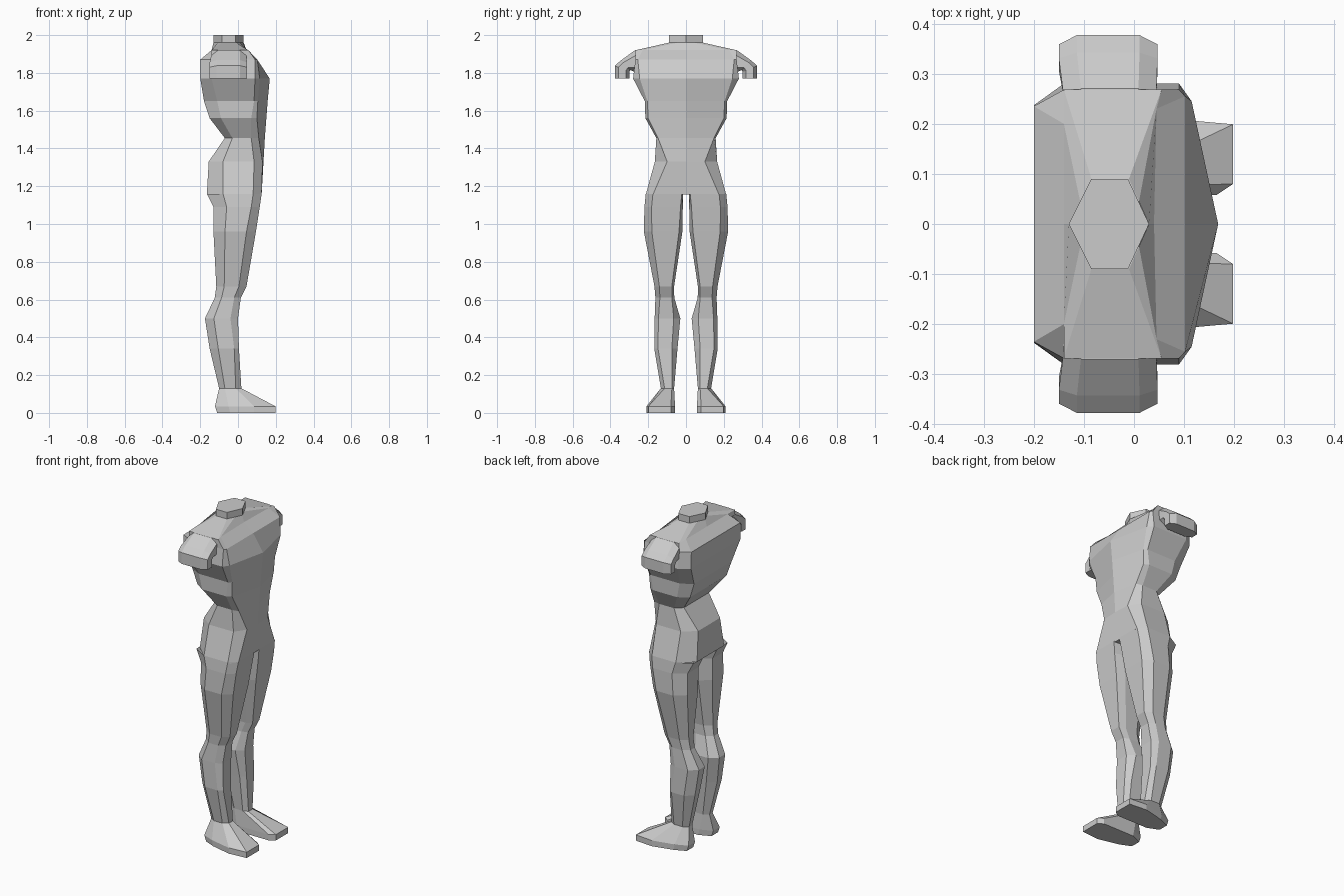
import bpy, bmesh

def loft(name, rings, cap_start=True, cap_end=True):
    """Skin a series of equal-length point rings with quads and cap the ends."""
    bm = bmesh.new()
    vr = [[bm.verts.new(p) for p in ring] for ring in rings]
    n = len(vr[0])
    for a, b in zip(vr, vr[1:]):
        for i in range(n):
            j = (i + 1) % n
            bm.faces.new((a[i], a[j], b[j], b[i]))
    if cap_start:
        bm.faces.new(vr[0])
    if cap_end:
        bm.faces.new(vr[-1])
    bmesh.ops.remove_doubles(bm, verts=bm.verts, dist=0.0005)
    bmesh.ops.recalc_face_normals(bm, faces=bm.faces)
    me = bpy.data.meshes.new(name)
    bm.to_mesh(me)
    bm.free()
    ob = bpy.data.objects.new(name, me)
    bpy.context.collection.objects.link(ob)
    return ob

def mirror_y(ob):
    m = ob.modifiers.new("mirror", 'MIRROR')
    m.use_axis = (False, True, False)
    m.use_mirror_merge = False

# Torso: z, back x, back half-width, side-back x, side half-width,
#        side-front x, front corner x, front half-width, front centre x
torso = [
    (1.155, -0.165, 0.130, -0.080, 0.213, 0.080, 0.125, 0.175, 0.120),
    (1.330, -0.155, 0.105, -0.080, 0.165, 0.085, 0.130, 0.100, 0.135),
    (1.455, -0.070, 0.120, -0.030, 0.157, 0.070, 0.110, 0.148, 0.142),
    (1.560, -0.150, 0.175, -0.090, 0.215, 0.070, 0.100, 0.200, 0.150),
    (1.650, -0.180, 0.180, -0.110, 0.218, 0.085, 0.105, 0.205, 0.157),
    (1.770, -0.200, 0.237, -0.140, 0.280, 0.090, 0.115, 0.245, 0.168),
    (1.870, -0.200, 0.235, -0.140, 0.268, 0.090, 0.102, 0.255, 0.102),
    (1.920, -0.140, 0.200, -0.140, 0.268, 0.055, 0.045, 0.230, 0.040),
    (1.960, -0.130, 0.045, -0.085, 0.090, -0.010, 0.010, 0.045, 0.030),
]

def torso_ring(z, xb, yb, xsb, ys, xsf, xf, yf, xc):
    # neck ring keeps its pointed back, the rest have a flat back
    back = xb if z < 1.95 else (xb + xsb) / 2
    half = [(back, yb), (xsb, ys), (xsf, ys), (xf, yf)]
    pts = [(xb, 0)] + half + [(xc, 0)] + [(x, -y) for x, y in reversed(half)]
    return [(x, y, z) for x, y in pts]

loft("torso", [torso_ring(*r) for r in torso])

# Neck stump: hexagonal
hexagon = [(-0.13, 0), (-0.085, 0.09), (-0.012, 0.09),
           (0.03, 0), (-0.012, -0.09), (-0.085, -0.09)]
loft("neck", [[(x, y, z) for x, y in hexagon] for z in (1.955, 2.0)])

# Leg and foot: z, back x, side-front x, front x, inner y, outer y,
#               back inset, front outer inset, front inner inset
leg = [
    (1.160, -0.165, 0.080, 0.125, 0.017, 0.213, 0.050, 0.038, 0.005),
    (1.090, -0.130, 0.070, 0.115, 0.017, 0.220, 0.050, 0.038, 0.012),
    (0.960, -0.130, 0.045, 0.095, 0.019, 0.223, 0.050, 0.042, 0.018),
    (0.670, -0.115, 0.005, 0.045, 0.063, 0.167, 0.030, 0.026, 0.012),
    (0.610, -0.123, -0.020, 0.015, 0.062, 0.162, 0.030, 0.024, 0.013),
    (0.500, -0.175, -0.040, 0.000, 0.030, 0.166, 0.040, 0.020, 0.035),
    (0.340, -0.150, -0.020, 0.005, 0.045, 0.168, 0.040, 0.020, 0.030),
    (0.130, -0.100, -0.012, 0.018, 0.063, 0.133, 0.020, 0.020, 0.012),
    (0.035, -0.122, 0.085, 0.198, 0.058, 0.209, 0.030, 0.010, 0.022),
    (0.000, -0.110, 0.085, 0.198, 0.058, 0.209, 0.030, 0.010, 0.022),
]

def leg_ring(z, xb, xs, xf, yi, yo, a, co, ci):
    xm = xb + 0.35 * (xs - xb)
    heel = 0.03 if z < 0.1 else 0
    xin = xs + (0.08 if z < 0.1 else 0)
    return [(x, y, z) for x, y in (
        (xb, yi + a), (xb, yo - a - heel), (xm, yo - heel), (xs, yo),
        (xf, yo - co), (xf, yi + ci), (xin, yi), (xm, yi))]

mirror_y(loft("leg", [leg_ring(*r) for r in leg], cap_start=False))

# Arm stump: outer (y, z), inner (y, z), back x, front x for each section
arm = [
    ((0.235, 1.920), (0.235, 1.800), -0.140, 0.045),
    ((0.270, 1.920), (0.262, 1.800), -0.142, 0.045),
    ((0.342, 1.868), (0.295, 1.815), -0.150, 0.047),
    ((0.377, 1.838), (0.300, 1.805), -0.150, 0.047),
    ((0.377, 1.770), (0.300, 1.770), -0.150, 0.047),
]

def arm_ring(o, i, x0, x1):
    c = 0.036
    shape = [(x0 + c, 1), (x1 - c, 1), (x1, 0.76), (x1, 0.24),
             (x1 - c, 0), (x0 + c, 0), (x0, 0.24), (x0, 0.76)]
    return [(x, i[0] + (o[0] - i[0]) * t, i[1] + (o[1] - i[1]) * t)
            for x, t in shape]

mirror_y(loft("arm_stump", [arm_ring(*r) for r in arm]))
